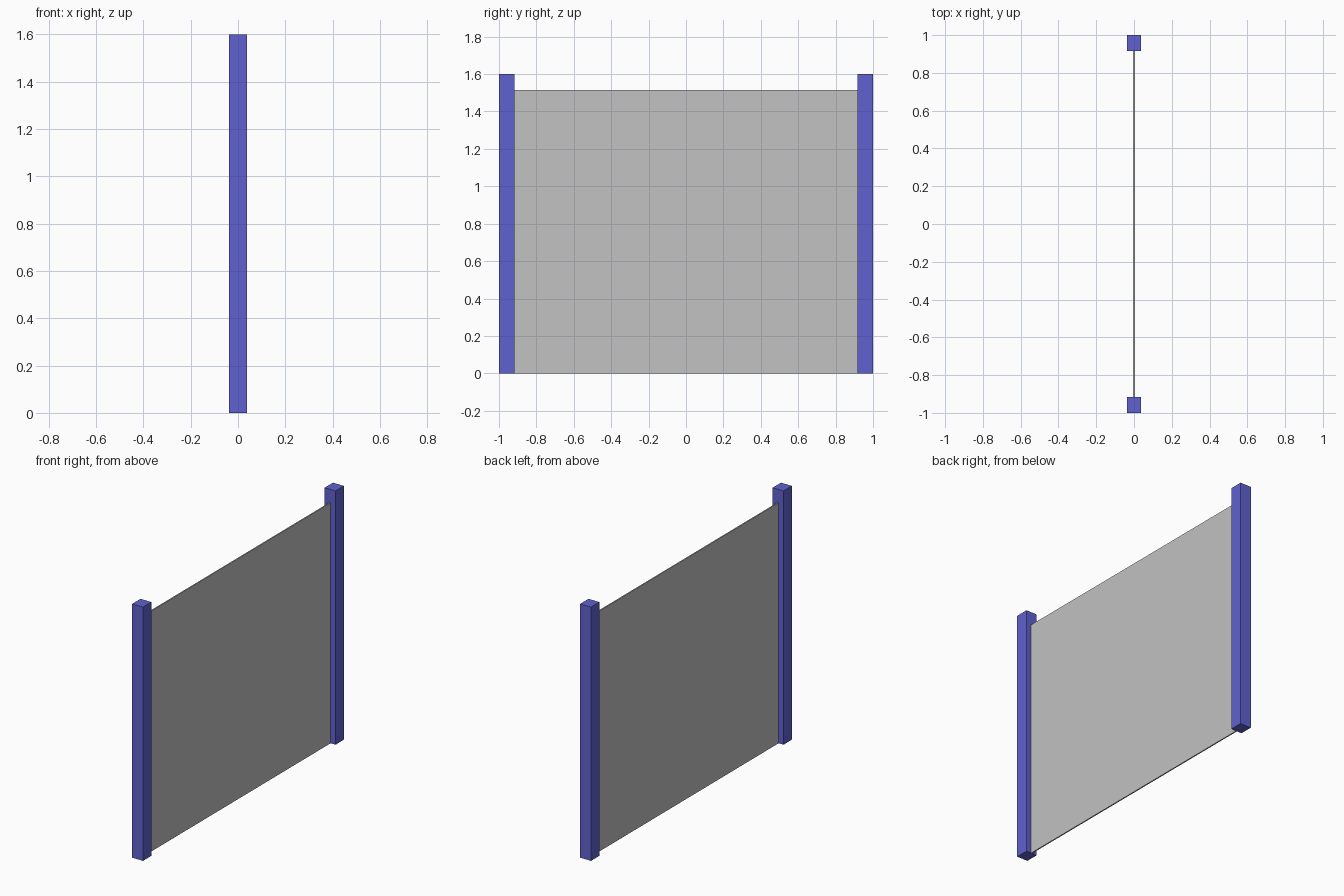
import bpy

if "Cube" in bpy.data.objects:
    bpy.data.objects.remove(bpy.data.objects["Cube"])


def material(name, rgb):
    m = bpy.data.materials.new(name)
    m.diffuse_color = (*rgb, 1.0)
    m.use_nodes = True
    m.node_tree.nodes["Principled BSDF"].inputs["Base Color"].default_value = m.diffuse_color
    return m


def box(name, centre, size, mat):
    bpy.ops.mesh.primitive_cube_add(size=1, location=centre)
    ob = bpy.context.object
    ob.name = name
    ob.scale = size
    bpy.ops.object.transform_apply(location=False, rotation=False, scale=True)
    ob.data.materials.append(mat)
    return ob


blue = material("post blue", (0.115, 0.12, 0.62))
grey = material("panel grey", (0.54, 0.54, 0.54))

POST_X, POST_Y, HEIGHT = 0.076, 0.083, 1.6
PANEL_H, PANEL_T = 1.516, 0.008

# Square end posts
for side, name in ((-1, "front_post"), (1, "back_post")):
    box(name, (0, side * (1 - POST_Y / 2), HEIGHT / 2),
        (POST_X, POST_Y, HEIGHT), blue)

# Thin panel spanning between the posts
box("panel", (0, 0, PANEL_H / 2), (PANEL_T, 2 - 2 * POST_Y, PANEL_H), grey)
